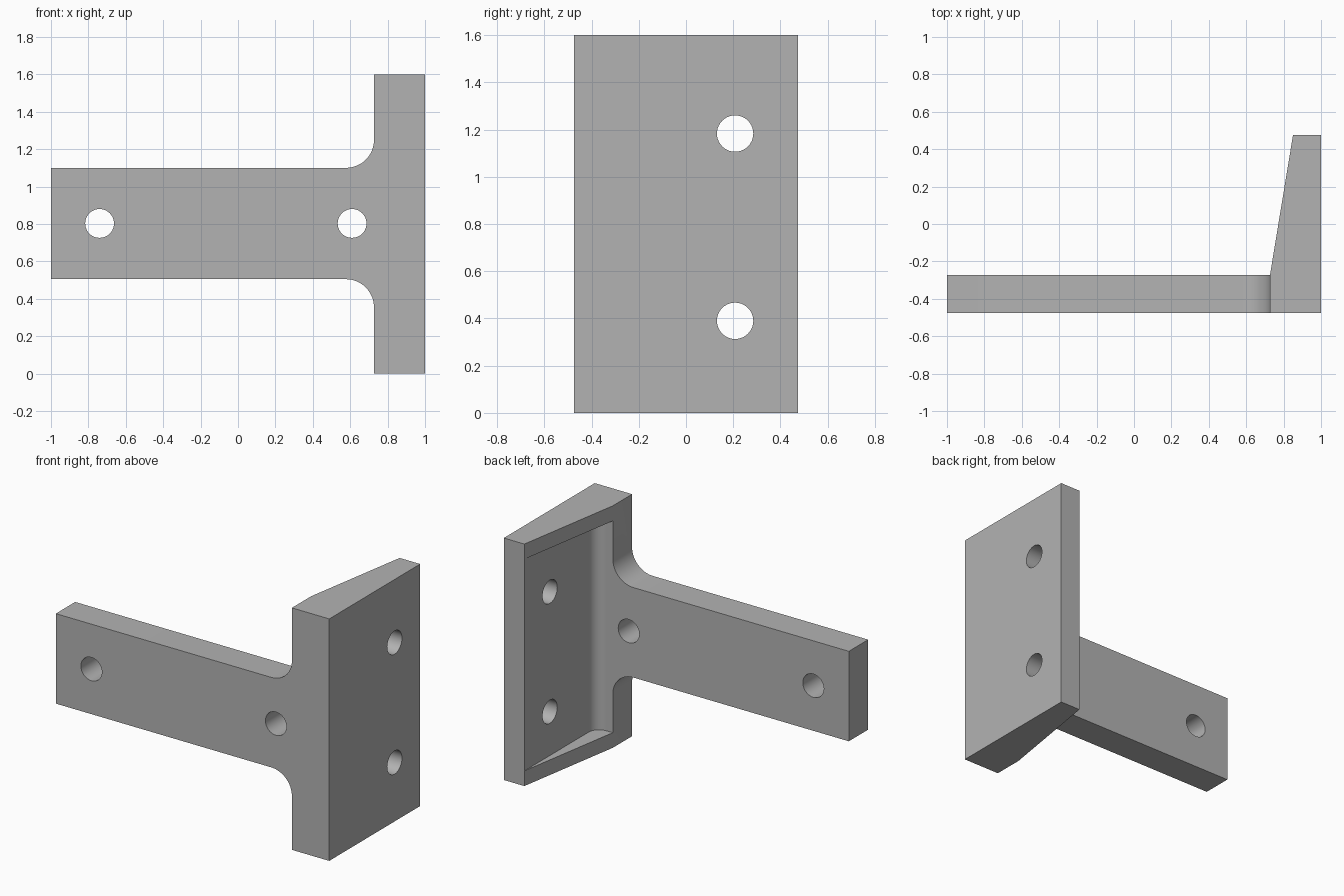
import bpy
import bmesh
from math import sin, cos, pi
from mathutils import Vector

cube = bpy.data.objects.get("Cube")
if cube:
    bpy.data.objects.remove(cube, do_unlink=True)

grey = bpy.data.materials.new("plain_grey")
grey.use_nodes = True
colour = (0.45, 0.45, 0.45, 1)
grey.diffuse_color = colour
grey.node_tree.nodes["Principled BSDF"].inputs["Base Color"].default_value = colour

HEIGHT, DEPTH = 1.6, 0.475
BACK = -0.273          # rear face of the arm
INNER = 0.727          # where the arm meets the flange
WALL = 0.85            # inner face of the flange wall
FILLET, POCKET_R, HOLE_R = 0.15, 0.075, 0.077


def arc(cx, cy, r, start, end, n=12):
    return [(cx + r * cos(start + (end - start) * i / n),
             cy + r * sin(start + (end - start) * i / n)) for i in range(n + 1)]


def prism(name, profile, axis, lo, hi):
    """Extrude a closed 2D profile along the given axis."""
    place = {"x": lambda a, b, t: (t, a, b),
             "y": lambda a, b, t: (a, t, b),
             "z": lambda a, b, t: (a, b, t)}[axis]
    bm = bmesh.new()
    face = bm.faces.new([bm.verts.new(place(a, b, lo)) for a, b in profile])
    out = bmesh.ops.extrude_face_region(bm, geom=[face])
    moved = [v for v in out["geom"] if isinstance(v, bmesh.types.BMVert)]
    bmesh.ops.translate(bm, verts=moved, vec=Vector(place(0, 0, hi - lo)))
    bmesh.ops.recalc_face_normals(bm, faces=bm.faces)
    mesh = bpy.data.meshes.new(name)
    bm.to_mesh(mesh)
    bm.free()
    mesh.materials.append(grey)
    obj = bpy.data.objects.new(name, mesh)
    bpy.context.collection.objects.link(obj)
    return obj


def combine(target, other, operation):
    mod = target.modifiers.new(operation.lower(), "BOOLEAN")
    mod.operation, mod.object, mod.solver = operation, other, "EXACT"
    bpy.context.view_layer.objects.active = target
    bpy.ops.object.modifier_apply(modifier=mod.name)
    bpy.data.objects.remove(other, do_unlink=True)


# Flange with a tapered inner side
bracket = prism("bracket", [(1, -DEPTH), (1, DEPTH), (WALL, DEPTH),
                            (INNER, BACK), (INNER, -DEPTH)], "z", 0, HEIGHT)

# Pocket that leaves a rib at the top and bottom
pocket = [(0.6, BACK)]
pocket += arc(WALL - POCKET_R, BACK + POCKET_R, POCKET_R, -pi / 2, 0)
pocket += [(WALL, 0.6), (0.6, 0.6)]
combine(bracket, prism("pocket_cutter", pocket, "z", 0.1, HEIGHT - 0.1), "DIFFERENCE")

# Arm with filleted roots
low, high, root = 0.505, 1.1, INNER - FILLET
arm = [(-1, low)] + arc(root, low - FILLET, FILLET, pi / 2, 0)
arm += [(0.76, low - FILLET), (0.76, high + FILLET)]
arm += arc(root, high + FILLET, FILLET, 0, -pi / 2) + [(-1, high)]
combine(bracket, prism("arm", arm, "y", -DEPTH, BACK), "UNION")

# Bolt holes through the arm and the flange
for x in (-0.74, 0.61):
    ring = arc(x, 0.803, HOLE_R, 0, 2 * pi, 40)[:-1]
    combine(bracket, prism("arm_hole_cutter", ring, "y", -0.6, 0), "DIFFERENCE")
for z in (0.39, 1.183):
    ring = arc(0.208, z, HOLE_R, 0, 2 * pi, 40)[:-1]
    combine(bracket, prism("flange_hole_cutter", ring, "x", 0.6, 1.2), "DIFFERENCE")

bpy.ops.object.select_all(action="DESELECT")
bracket.select_set(True)
bpy.context.view_layer.objects.active = bracket
bpy.ops.object.shade_smooth_by_angle(angle=pi / 6)
